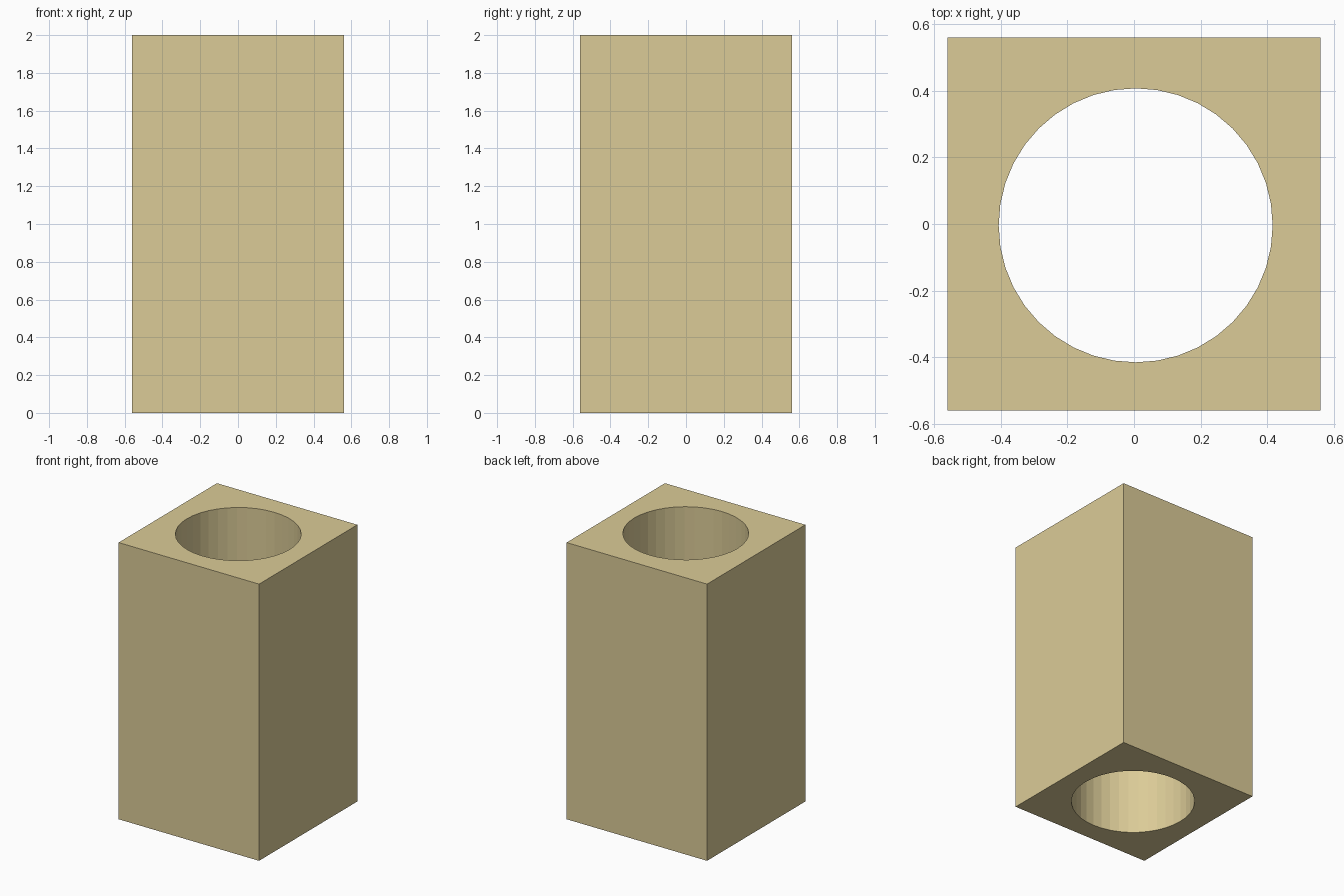
import bpy

if "Cube" in bpy.data.objects:
    bpy.data.objects.remove(bpy.data.objects["Cube"])

W, H = 1.123, 2.0          # block width and height
R, SIDES = 0.412, 40       # bore radius and facets

tan = bpy.data.materials.new("tan")
tan.diffuse_color = (0.71, 0.60, 0.31, 1)
tan.use_nodes = True
tan.node_tree.nodes["Principled BSDF"].inputs["Base Color"].default_value = tan.diffuse_color

# Square block standing on the ground
bpy.ops.mesh.primitive_cube_add(size=1, location=(0, 0, H / 2))
block = bpy.context.object
block.name = "block"
block.scale = (W, W, H)
bpy.ops.object.transform_apply(location=True, rotation=False, scale=True)
block.data.materials.append(tan)

# Round bore running right through, very slightly off centre
bpy.ops.mesh.primitive_cylinder_add(vertices=SIDES, radius=R, depth=H + 0.4,
                                    location=(0.005, -0.004, H / 2))
cutter = bpy.context.object
cutter.name = "bore_cutter"
cutter.data.materials.append(tan)
cutter.hide_render = True

cut = block.modifiers.new("bore", 'BOOLEAN')
cut.operation = 'DIFFERENCE'
cut.solver = 'EXACT'
cut.object = cutter
bpy.context.view_layer.objects.active = block
bpy.ops.object.modifier_apply(modifier=cut.name)
bpy.data.objects.remove(cutter)
